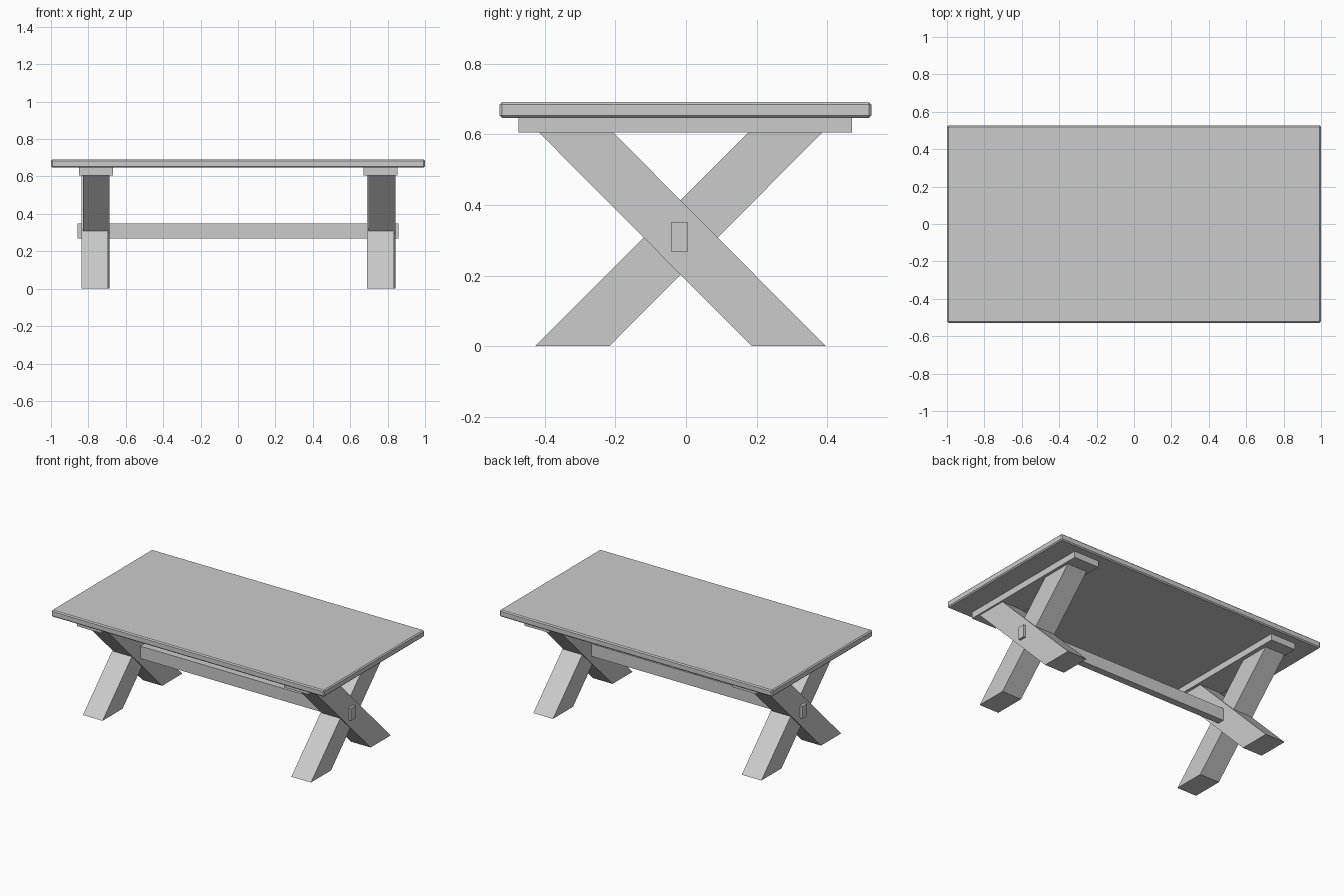
import bpy
import bmesh

cube = bpy.data.objects.get("Cube")
if cube:
    bpy.data.objects.remove(cube, do_unlink=True)

grey = bpy.data.materials.new("light_grey")
grey.use_nodes = True
grey.diffuse_color = (0.6, 0.6, 0.6, 1)
grey.node_tree.nodes["Principled BSDF"].inputs["Base Color"].default_value = (0.6, 0.6, 0.6, 1)


def prism(name, x0, x1, outline):
    """Extrude a (y, z) outline along x from x0 to x1."""
    bm = bmesh.new()
    face = bm.faces.new([bm.verts.new((x0, y, z)) for y, z in outline])
    result = bmesh.ops.extrude_face_region(bm, geom=[face])
    moved = [v for v in result["geom"] if isinstance(v, bmesh.types.BMVert)]
    bmesh.ops.translate(bm, verts=moved, vec=(x1 - x0, 0, 0))
    bmesh.ops.recalc_face_normals(bm, faces=bm.faces)
    mesh = bpy.data.meshes.new(name)
    bm.to_mesh(mesh)
    bm.free()
    mesh.materials.append(grey)
    obj = bpy.data.objects.new(name, mesh)
    bpy.context.collection.objects.link(obj)
    return obj


def box(name, x0, x1, y0, y1, z0, z1):
    return prism(name, x0, x1, [(y0, z0), (y1, z0), (y1, z1), (y0, z1)])


def leg(name, x0, x1, foot, top):
    """Slanted leg cut level at the floor and under the support."""
    width, height = 0.21, 0.605
    prism(name, x0, x1, [(foot, 0), (foot + width, 0), (top + width, height), (top, height)])


# Table top with a small chamfer on every edge
table_top = box("table_top", -1, 1, -0.528, 0.526, 0.647, 0.691)
chamfer = table_top.modifiers.new("chamfer", "BEVEL")
chamfer.width = 0.007
chamfer.segments = 1

# Crossed trestles, the two legs of each slightly offset from one another
for side, centre, step in (("right", -0.762, -0.004), ("left", 0.766, 0.004)):
    box(side + "_support", centre - 0.091, centre + 0.091, -0.475, 0.471, 0.605, 0.647) \
        .location.x = -step
    leg(side + "_leg_front_foot", centre - 0.072 - 0.004, centre + 0.072 - 0.004, -0.427, 0.176)
    leg(side + "_leg_back_foot", centre - 0.072 + 0.004, centre + 0.072 + 0.004, 0.186, -0.416)

# Stretcher passing through both crossings
box("stretcher", -0.858, 0.858, -0.042, 0.005, 0.268, 0.35)
